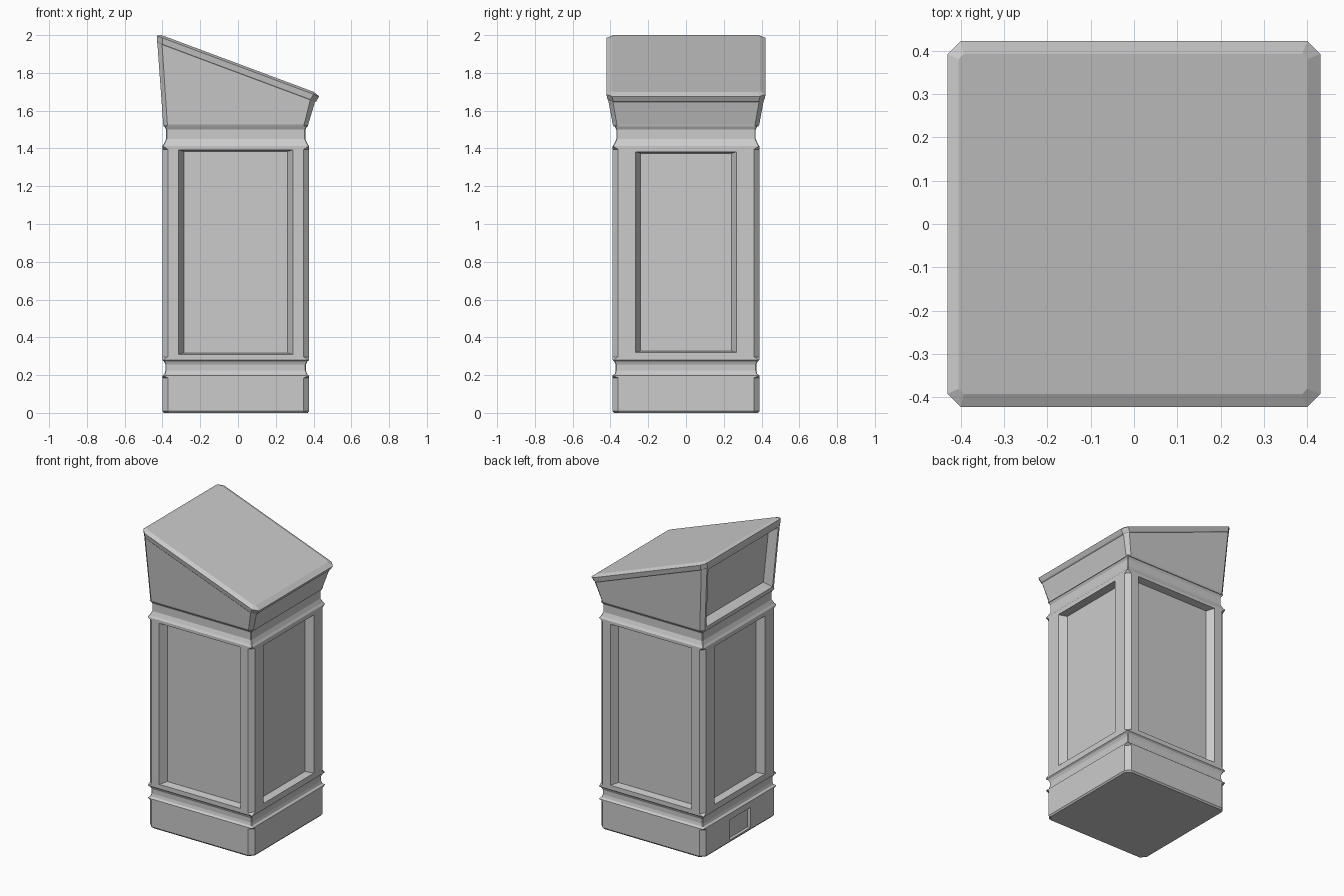
import bpy, bmesh
from mathutils import Matrix
from math import pi

if "Cube" in bpy.data.objects:
    bpy.data.objects.remove(bpy.data.objects["Cube"])

SLOPE = 0.373          # fall of the reading surface along x
CX = -0.012            # pedestal centre in x


def make_object(name, bm):
    bmesh.ops.recalc_face_normals(bm, faces=bm.faces)
    mesh = bpy.data.meshes.new(name)
    bm.to_mesh(mesh)
    bm.free()
    ob = bpy.data.objects.new(name, mesh)
    bpy.context.collection.objects.link(ob)
    return ob


def ring(bm, x0, x1, hy, c, z, slope=0.0):
    """Rectangle with chamfered corners, on a level or sloping plane."""
    pts = [(x0 + c, -hy), (x1 - c, -hy), (x1, -hy + c), (x1, hy - c),
           (x1 - c, hy), (x0 + c, hy), (x0, hy - c), (x0, -hy + c)]
    return [bm.verts.new((x, y, z - slope * x)) for x, y in pts]


def loft(rings):
    bm = bmesh.new()
    loops = [ring(bm, *r) for r in rings]
    for a, b in zip(loops, loops[1:]):
        for i in range(8):
            j = (i + 1) % 8
            bm.faces.new((a[i], a[j], b[j], b[i]))
    bm.faces.new(loops[0])
    bm.faces.new(loops[-1])
    return bm


# Pedestal: plinth, cove, panelled body, neck (height, inset, corner chamfer)
profile = [(0.0, 0.008, 0.03), (0.01, 0, 0.03), (0.185, 0, 0.03),
           (0.197, 0, 0.004), (0.207, 0.012, 0.004), (0.225, 0.017, 0.004),
           (0.255, 0.017, 0.004), (0.272, 0.01, 0.004), (0.28, 0, 0.004),
           (0.297, 0, 0.03), (1.395, 0, 0.03), (1.412, 0, 0.004),
           (1.425, 0.009, 0.004), (1.45, 0.02, 0.004), (1.50, 0.02, 0.004),
           (1.522, 0.008, 0.004)]
pedestal = make_object("pedestal", loft(
    [(CX - 0.389 + i, CX + 0.389 - i, 0.389 - i, c, z) for z, i, c in profile]))


# Recessed panels on all four sides and a small cable recess in the plinth
def recess(bm, angle, hw, z0, z1, depth, taper_w, taper_z):
    rot = Matrix.Translation((CX, 0, 0)) @ Matrix.Rotation(angle, 4, 'Z')
    loops = []
    for t in (-0.4, 1.0):
        w, a, b = hw - taper_w * t, z0 + taper_z * t, z1 - taper_z * t
        y = -0.389 + depth * t
        loops.append([bm.verts.new(rot @ v) for v in (
            Matrix.Translation((x, y, z)).to_translation()
            for x, z in ((-w, a), (w, a), (w, b), (-w, b)))])
    f, g = loops
    bm.faces.new(f)
    bm.faces.new(g)
    for i in range(4):
        j = (i + 1) % 4
        bm.faces.new((f[i], f[j], g[j], g[i]))


bm = bmesh.new()
for k in range(4):
    hw, inset = ((0.302, 0), (0.268, 0.01))[k % 2]
    recess(bm, k * pi / 2, hw, 0.31 + inset, 1.392 - inset, 0.048, 0.028, 0.008)
recess(bm, -pi / 2, 0.11, 0.02, 0.155, 0.02, 0, 0)
cutter = make_object("panel_cutter", bm)
cutter.hide_render = True
cutter.hide_set(True)
mod = pedestal.modifiers.new("panels", 'BOOLEAN')
mod.operation = 'DIFFERENCE'
mod.solver = 'EXACT'
mod.object = cutter

# Flaring head under the reading board, with a recess in its tall side
bm = loft([(-0.393, 0.369, 0.382, 0.018, 1.515),
           (-0.396, 0.372, 0.388, 0.022, 1.528),
           (-0.427, 0.408, 0.412, 0.025, 1.80, SLOPE)])
bm.normal_update()
tall = max((f for f in bm.faces if f.normal.x < -0.9), key=lambda f: f.calc_area())
bmesh.ops.inset_individual(bm, faces=[tall], thickness=0.022)
bmesh.ops.inset_individual(bm, faces=[tall], thickness=0.03, depth=-0.055)
make_object("head", bm)

# Sloping reading board with a bevelled rim
make_object("reading_board", loft([
    (-0.425, 0.405, 0.408, 0.025, 1.795, SLOPE),
    (-0.43, 0.415, 0.416, 0.03, 1.805, SLOPE),
    (-0.43, 0.43, 0.422, 0.03, 1.836, SLOPE),
    (-0.405, 0.40, 0.392, 0.012, 1.849, SLOPE)]))
